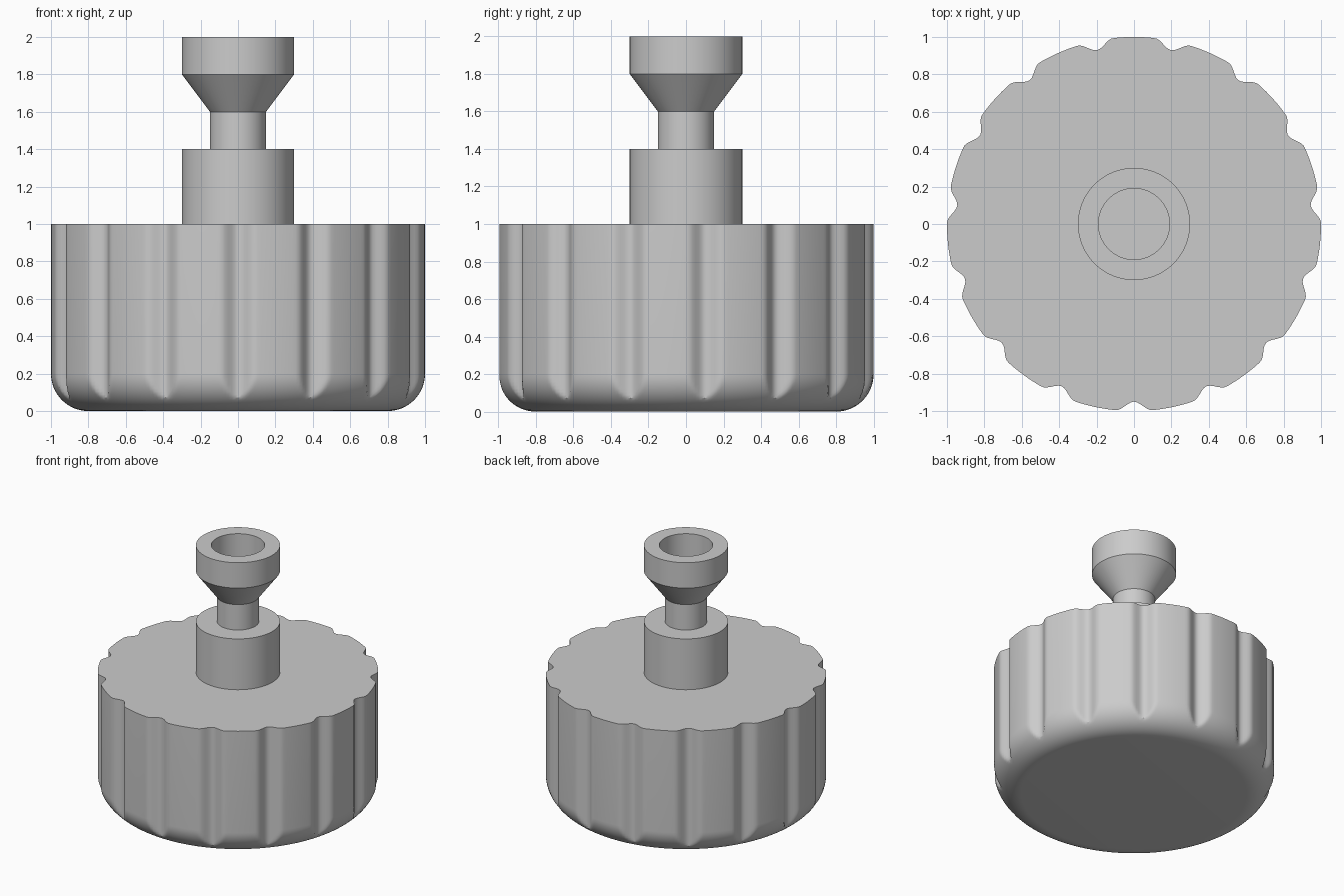
import bpy
import bmesh
import math

cube = bpy.data.objects.get("Cube")
if cube:
    bpy.data.objects.remove(cube, do_unlink=True)

GROOVES = 15
DEPTH = 0.05
HALF_WIDTH = 0.1
FILLET = 0.2

grey = bpy.data.materials.new("plain grey")
grey.use_nodes = True
colour = (0.6, 0.6, 0.6, 1)
grey.diffuse_color = colour
grey.node_tree.nodes["Principled BSDF"].inputs["Base Color"].default_value = colour


def loft(name, heights, radius, segments):
    """Stack rings of radius(ring index, angle) and cap both ends."""
    bm = bmesh.new()
    rings = []
    for i, z in enumerate(heights):
        ring = []
        for k in range(segments):
            a = math.tau * k / segments - math.pi / 2
            r = radius(i, a)
            ring.append(bm.verts.new((r * math.cos(a), r * math.sin(a), z)))
        rings.append(ring)
    for low, high in zip(rings, rings[1:]):
        for k in range(segments):
            n = (k + 1) % segments
            bm.faces.new((low[k], low[n], high[n], high[k]))
    bm.faces.new(rings[0][::-1])
    bm.faces.new(rings[-1])
    bmesh.ops.recalc_face_normals(bm, faces=bm.faces)
    mesh = bpy.data.meshes.new(name)
    bm.to_mesh(mesh)
    bm.free()
    mesh.materials.append(grey)
    obj = bpy.data.objects.new(name, mesh)
    bpy.context.collection.objects.link(obj)
    bpy.ops.object.select_all(action="DESELECT")
    obj.select_set(True)
    bpy.context.view_layer.objects.active = obj
    bpy.ops.object.shade_smooth_by_angle(angle=math.radians(30))
    return obj


def groove_radius(a):
    """Outline of the grip: a circle with soft evenly spaced flutes."""
    step = math.tau / GROOVES
    offset = (a + math.pi / 2 + step / 2) % step - step / 2
    if abs(offset) >= HALF_WIDTH:
        return 1.0
    return 1 - DEPTH * (0.5 + 0.5 * math.cos(math.pi * offset / HALF_WIDTH))


# Fluted grip with a rounded lower edge
arc = [math.pi / 2 * i / 16 for i in range(17)]
grip_z = [FILLET * (1 - math.cos(t)) for t in arc] + [1.0]
grip_r = [1 - FILLET + FILLET * math.sin(t) for t in arc] + [1.0]
loft("fluted_grip", grip_z,
     lambda i, a: min(grip_r[i], groove_radius(a)), GROOVES * 24)

# Stem with collar, narrow neck, flared cup and blind hole
stem = [(0.3, 1.0), (0.3, 1.4), (0.15, 1.4), (0.15, 1.6), (0.3, 1.8),
        (0.3, 2.0), (0.19, 2.0), (0.19, 1.8)]
loft("stem", [z for r, z in stem], lambda i, a: stem[i][0], 64)
